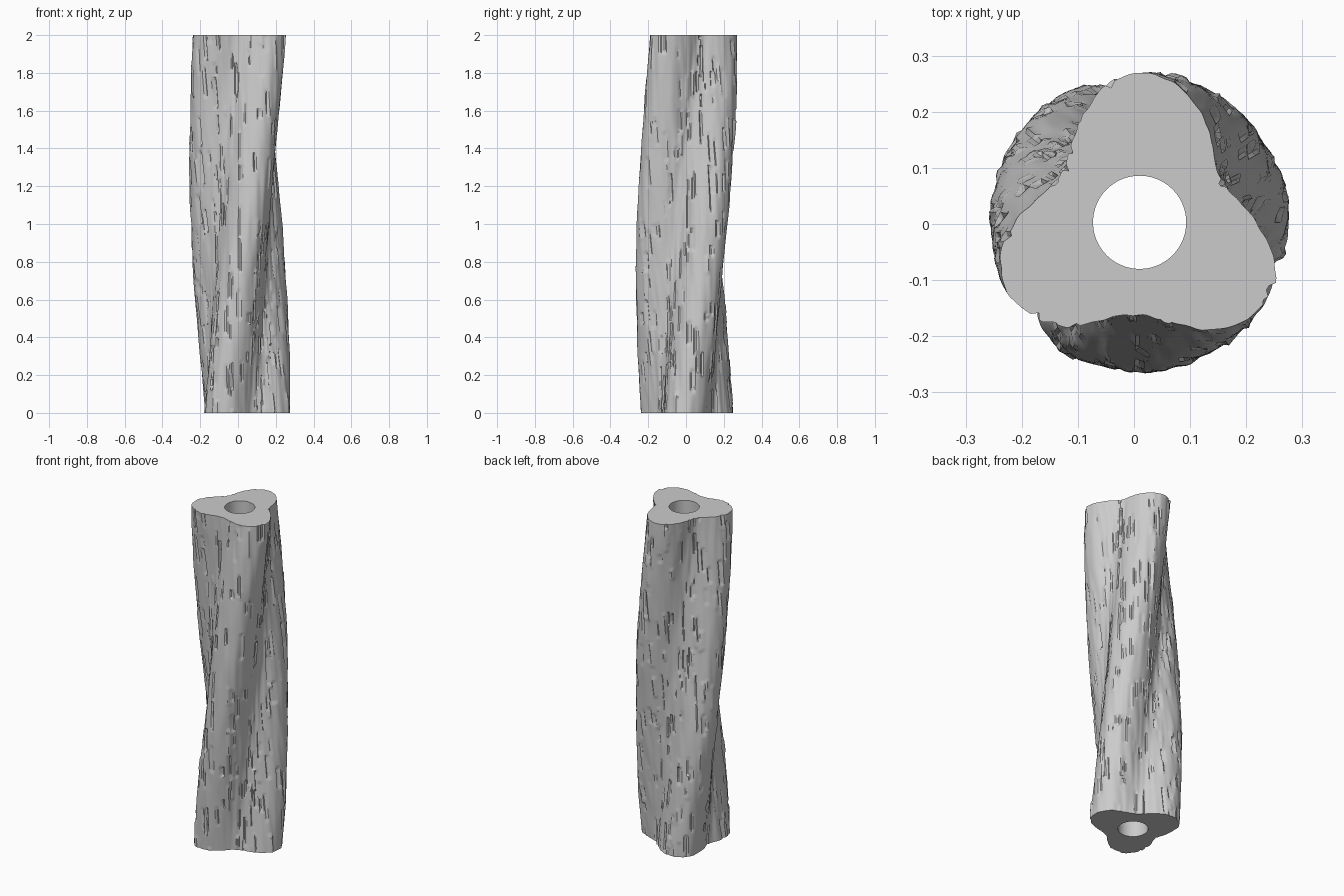
import bpy, bmesh, math, random
from mathutils import Vector, noise

if "Cube" in bpy.data.objects:
    bpy.data.objects.remove(bpy.data.objects["Cube"])

random.seed(7)
COLS, ROWS = 180, 180          # bark grid: around, upward
HEIGHT = 2.0
CX, CY, HOLE = 0.01, 0.003, 0.083
TAU = 2 * math.pi

# Bark cracks: short upright dashes pressed into (or raised from) the surface
relief = [[0.0] * COLS for _ in range(ROWS + 1)]
for n in range(360):
    col, row = random.randrange(COLS), random.randrange(-8, ROWS)
    width, length = random.choice((1, 1, 2, 2)), random.randint(4, 15)
    depth = random.uniform(0.004, 0.010) * (-1 if random.random() < 0.75 else 0.7)
    for r in range(max(row, 0), min(row + length, ROWS + 1)):
        for c in range(width):
            relief[r][(col + c) % COLS] = depth


def bark_radius(a, z):
    """Three-lobed section that makes a quarter turn over the height."""
    lobe = math.radians(-2 + 45 * z)
    base = 0.215 + 0.051 * math.cos(3 * (a - lobe))
    x, y = math.cos(a), math.sin(a)
    soft = 0.005 * noise.noise(Vector((x * 2.5, y * 2.5, z * 2.0)))
    grain = 0.005 * noise.noise(Vector((x * 9 + 5, y * 9, z * 5)))
    return base + soft + grain


def ring(bm, z, radii):
    return [bm.verts.new((CX + r * math.cos(TAU * i / COLS),
                          CY + r * math.sin(TAU * i / COLS), z))
            for i, r in enumerate(radii)]


def bridge(bm, low, high):
    for i in range(COLS):
        j = (i + 1) % COLS
        bm.faces.new((low[i], low[j], high[j], high[i]))


bm = bmesh.new()

# Outer bark
rings = []
for r in range(ROWS + 1):
    z = HEIGHT * r / ROWS
    rings.append(ring(bm, z, [bark_radius(TAU * c / COLS, z) + relief[r][c]
                              for c in range(COLS)]))
for low, high in zip(rings, rings[1:]):
    bridge(bm, low, high)

# Round bore through the log and flat cut ends
bore_top = ring(bm, HEIGHT, [HOLE] * COLS)
bore_bottom = ring(bm, 0.0, [HOLE] * COLS)
bridge(bm, rings[-1], bore_top)
bridge(bm, bore_top, bore_bottom)
bridge(bm, bore_bottom, rings[0])
bmesh.ops.recalc_face_normals(bm, faces=bm.faces)

mesh = bpy.data.meshes.new("hollow_log")
bm.to_mesh(mesh)
bm.free()

log = bpy.data.objects.new("hollow_log", mesh)
bpy.context.collection.objects.link(log)

grey = bpy.data.materials.new("plain grey")
grey.diffuse_color = (0.6, 0.6, 0.6, 1)
grey.use_nodes = True
grey.node_tree.nodes["Principled BSDF"].inputs["Base Color"].default_value = grey.diffuse_color
mesh.materials.append(grey)

bpy.context.view_layer.objects.active = log
log.select_set(True)
bpy.ops.object.shade_smooth_by_angle(angle=math.radians(35))
